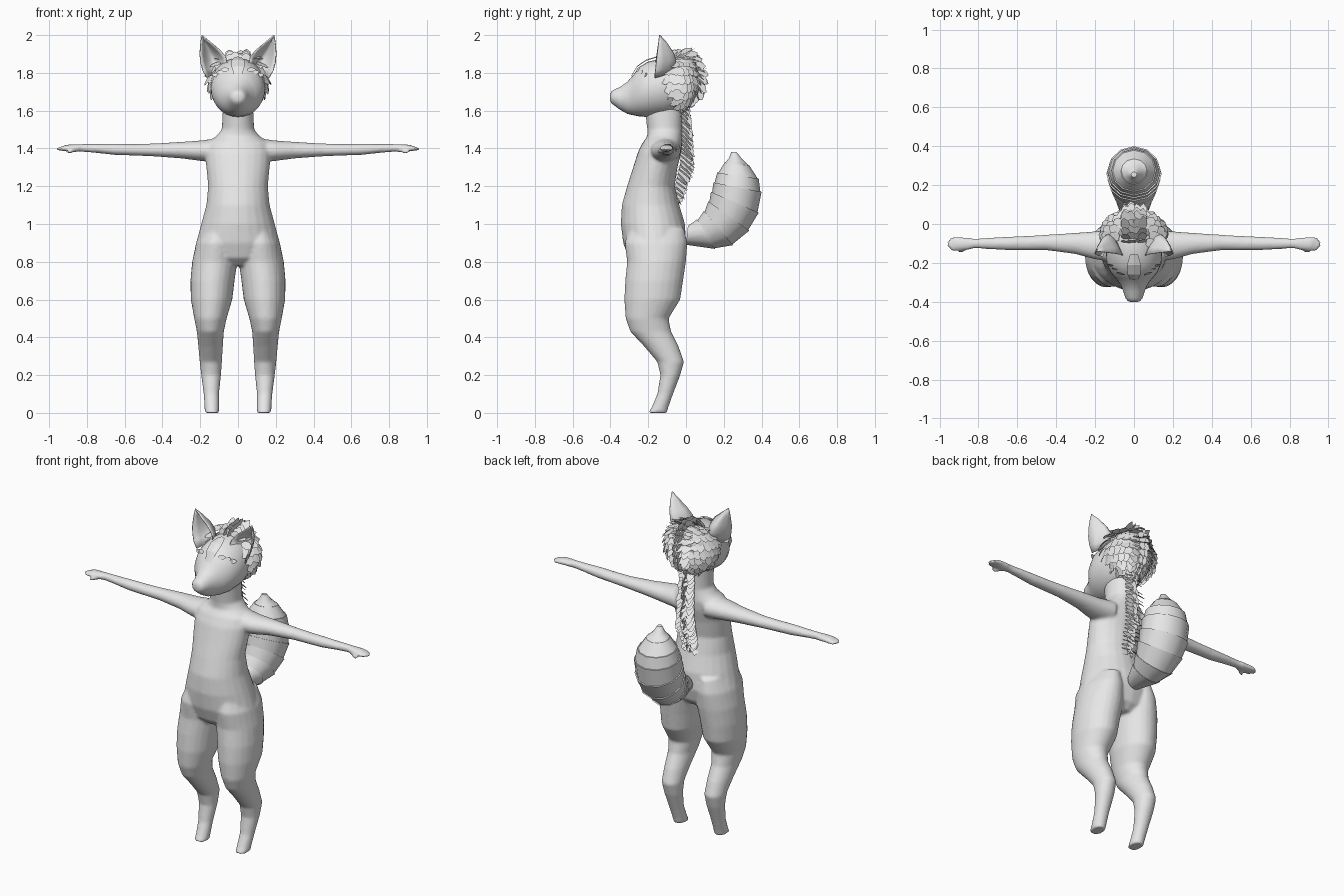
import bpy, bmesh, math, random
from mathutils import Vector as V

if "Cube" in bpy.data.objects:
    bpy.data.objects.remove(bpy.data.objects["Cube"])

random.seed(4)
grey = bpy.data.materials.new("light grey")
grey.diffuse_color = (0.8, 0.8, 0.8, 1)
grey.use_nodes = True
grey.node_tree.nodes["Principled BSDF"].inputs["Base Color"].default_value = grey.diffuse_color


def make(name, bm, angle=None):
    me = bpy.data.meshes.new(name)
    bm.to_mesh(me)
    bm.free()
    me.materials.append(grey)
    ob = bpy.data.objects.new(name, me)
    bpy.context.collection.objects.link(ob)
    if angle:
        bpy.ops.object.select_all(action='DESELECT')
        bpy.context.view_layer.objects.active = ob
        ob.select_set(True)
        bpy.ops.object.shade_smooth_by_angle(angle=math.radians(angle))
    return ob


def loft(bm, rings, n=24):
    """Skin a closed tube through rings given as (centre, u axis, v axis)."""
    rows = []
    for c, u, v in rings:
        rows.append([bm.verts.new(V(c) + V(u) * math.cos(a) + V(v) * math.sin(a))
                     for a in (2 * math.pi * i / n for i in range(n))])
    faces = [bm.faces.new(rows[0][::-1]), bm.faces.new(rows[-1])]
    for a, b in zip(rows, rows[1:]):
        for i in range(n):
            j = (i + 1) % n
            faces.append(bm.faces.new((a[i], a[j], b[j], b[i])))
    bmesh.ops.recalc_face_normals(bm, faces=faces)


def upright(bm, table):
    """Rings stacked in z: (z, left x, right x, front y, back y)."""
    loft(bm, [(((l + r) / 2, (f + b) / 2, z), ((r - l) / 2, 0, 0), (0, (b - f) / 2, 0))
              for z, l, r, f, b in table])


def leaf(bm, base, along, normal, length, width):
    """A pointed, slightly ragged fur plate."""
    along, side = along.normalized(), normal.cross(along).normalized()
    shape = [(0, -.3), (.45, -.5), (.8, -.35), (1, .05), (.75, .38), (.4, .5), (0, .3)]
    bm.faces.new([bm.verts.new(base + along * length * (t + random.uniform(-.06, .06))
                               + side * width * s) for t, s in shape])


# Body: torso, legs, arms and hands blended into one skin
bm = bmesh.new()
upright(bm, [(z, -w, w, f, b) for z, w, f, b in [
    (.78, .10, -.26, -.06), (.82, .19, -.305, -.02), (.9, .222, -.333, 0),
    (1.0, .195, -.345, -.005), (1.1, .168, -.34, -.035), (1.2, .158, -.312, -.06),
    (1.3, .168, -.28, -.045), (1.38, .175, -.255, -.025), (1.43, .165, -.23, -.02),
    (1.465, .115, -.205, -.02), (1.5, .086, -.205, -.02), (1.62, .08, -.22, -.02)]])
for s in (-1, 1):
    upright(bm, [(z, s * i, s * o, f, b) for z, i, o, f, b in [
        (0, .10, .176, -.2, -.1), (.03, .10, .177, -.182, -.093), (.1, .10, .182, -.152, -.068),
        (.2, .09, .195, -.136, -.03), (.27, .085, .203, -.152, -.01), (.35, .08, .21, -.22, -.038),
        (.43, .075, .218, -.295, -.078), (.5, .06, .232, -.32, -.092), (.6, .03, .25, -.327, -.03),
        (.7, .018, .252, -.322, -.015), (.8, .004, .243, -.312, 0), (.9, .01, .222, -.325, .008),
        (.98, .04, .18, -.3, -.01)]])
    loft(bm, [((s * x, y, z), (0, ry, 0), (0, 0, rz)) for x, y, z, ry, rz in [
        (.1, -.11, 1.39, .085, .065), (.2, -.11, 1.388, .072, .054), (.3, -.1, 1.391, .055, .044),
        (.45, -.095, 1.392, .04, .034), (.55, -.098, 1.393, .037, .031), (.65, -.1, 1.395, .035, .03),
        (.75, -.1, 1.4, .029, .024), (.82, -.1, 1.403, .025, .021), (.86, -.102, 1.402, .033, .02),
        (.91, -.102, 1.402, .033, .018), (.925, -.102, 1.4, .03, .014)]])
    for k in range(4):          # fingers
        y, tip = -.128 + k * .0175, (.948, .96, .96, .945)[k]
        loft(bm, [((s * x, y, z), (0, r, 0), (0, 0, r * 1.15)) for x, z, r in
                  [(.89, 1.402, .01), (tip - .015, 1.398, .0095), (tip, 1.396, .006)]], 10)
    loft(bm, [((s * x, y, z), (0, r, 0), (r * .5, 0, r)) for x, y, z, r in   # thumb
              [(.85, -.11, 1.395, .014), (.88, -.135, 1.386, .012), (.905, -.145, 1.381, .007)]], 10)
body = make("body", bm)
m = body.modifiers.new("blend", 'REMESH')
m.mode, m.voxel_size, m.use_smooth_shade = 'VOXEL', 0.008, True
m = body.modifiers.new("soften", 'SMOOTH')
m.factor, m.iterations = 0.5, 8

# Head with tapering muzzle
bm = bmesh.new()
loft(bm, [((0, y, z), (rx, 0, 0), (0, 0, rz)) for y, z, rx, rz in [
    (-.402, 1.67, .015, .015), (-.396, 1.67, .032, .03), (-.38, 1.67, .044, .042),
    (-.35, 1.665, .054, .06), (-.31, 1.668, .07, .085), (-.28, 1.682, .094, .106),
    (-.25, 1.7, .12, .13), (-.2, 1.713, .142, .147), (-.12, 1.725, .146, .153),
    (-.04, 1.735, .132, .14), (.02, 1.745, .1, .105), (.045, 1.75, .05, .055)]], 28)
make("head", bm, 60)

# Forehead blaze and brow plates, following the slope of the face
bm = bmesh.new()
blaze = [(-.283, 1.785, .018), (-.253, 1.835, .034), (-.205, 1.868, .036), (-.15, 1.885, .02)]
rows = [[bm.verts.new((s * w, y - .006, z + .002 - .006 * abs(s))) for s in (-1, 0, 1)]
        for y, z, w in blaze]
for a, b in zip(rows, rows[1:]):
    for i in (0, 1):
        bm.faces.new((a[i], a[i + 1], b[i + 1], b[i]))
for s in (-1, 1):
    for k in range(3):
        n = V((s * .45, -.8, .4)).normalized()
        leaf(bm, V((s * (.05 + .022 * k), -.262 + .02 * k, 1.815 - .014 * k)),
             V((s, .35, .1)), n, .045, .026)
make("face_markings", bm)

# Cupped ears
bm = bmesh.new()
outline = [(1.795, .085, .165, .06), (1.83, .055, .188, .1), (1.87, .063, .2, .105),
           (1.91, .092, .204, .085), (1.96, .145, .2, .045), (2.0, .188, .193, .004)]
for s in (-1, 1):
    rows = []
    for z, a, b, depth in outline:
        row = []
        for i in range(9):
            t = i / 8
            lift = .022 * (1 - 2 * t) * (2.0 - z) / .2
            row.append(bm.verts.new((s * (a + (b - a) * t),
                                     -.165 + .025 * (z - 1.8) / .2 + depth * math.sin(math.pi * t),
                                     z + lift)))
        rows.append(row)
    for p, q in zip(rows, rows[1:]):
        for i in range(8):
            f = (p[i], p[i + 1], q[i + 1], q[i])
            bm.faces.new(f if s < 0 else f[::-1])
ears = make("ears", bm, 50)
ears.modifiers.new("thickness", 'SOLIDIFY').thickness = 0.006

# Hair cap under the fur plates
bm = bmesh.new()
loft(bm, [((0, -.035 + .1 * math.sin(a), 1.755 + .04 * math.sin(a)), (.142 * math.cos(a), 0, 0),
           (0, 0, .132 * math.cos(a))) for a in (-1.1, -.6, -.2, .2, .6, 1.0, 1.3, 1.5)], 20)
make("hair_cap", bm, 50)

# Overlapping fur plates on cheeks, sides and back of the head
bm = bmesh.new()
for row in range(9):
    lat = math.radians(-62 + row * 15)
    count = max(5, int(20 * math.cos(lat)))
    for k in range(count):
        az = math.radians(-38 + 256 * (k + .5 * (row % 2)) / count) + random.uniform(-.05, .05)
        n = V((math.cos(lat) * math.cos(az), math.cos(lat) * math.sin(az), math.sin(lat)))
        p = V((n.x * .15, -.055 + n.y * .108, 1.742 + n.z * .138))
        down = V((0, .25, -1))
        along = down - n * down.dot(n) + n * .28
        leaf(bm, p + V((0, 0, .02)), along, n, random.uniform(.055, .075), .055)
make("head_fur", bm)

# Crest: big tufts from the forehead over the crown and down to the nape
bm = bmesh.new()
for k in range(13):
    a = math.radians(125 - k * 14)
    out = V((0, math.cos(a), math.sin(a)))
    back = V((0, math.sin(a), -math.cos(a)))
    for x in (-.04, -.013, .013, .04):
        p = V((x, -.045 + out.y * .095, 1.755 + out.z * .125))
        n = (out + V((x * 6, 0, 0))).normalized()
        reach = .08 if 2 < k < 11 else .055
        leaf(bm, p, back * .8 + out * random.uniform(.3, .7) + V((x * 3, 0, 0)), n,
             reach * random.uniform(.8, 1.1), .05)
        if abs(x) < .02:        # upright blades fill the crest seen from the side
            leaf(bm, p, back * .6 + out * .6, V((1, 0, 0)), reach, .055)
make("crest", bm)

# Mane running down the spine
bm = bmesh.new()
for k in range(22):
    t = k / 21
    z = 1.64 - .49 * t
    y = -.025 - (.04 * (t - .6) / .4 if t > .6 else 0)
    puff = .055 + .03 * math.sin(math.pi * t)
    for x in (-.024, 0, .024):
        along = V((x * 8, random.uniform(.6, 1.0), -.75))
        leaf(bm, V((x, y, z)), along, V((x * 10, .7, .7)).normalized(),
             puff * random.uniform(.9, 1.25), .045)
    leaf(bm, V((random.uniform(-.012, .012), y, z)), V((0, .8, -.6)), V((1, 0, 0)), puff, .05)
make("mane", bm)

# Tail: overlapping bands, each with a small lip over the next
bands = [(0, .89, .01, .99, .05), (.155, .868, .06, 1.025, .09), (.25, .888, .095, 1.07, .118),
         (.335, .965, .118, 1.12, .136), (.385, 1.06, .132, 1.17, .142),
         (.4, 1.17, .145, 1.22, .136), (.385, 1.24, .165, 1.272, .115),
         (.335, 1.31, .205, 1.325, .068), (.298, 1.343, .228, 1.35, .034),
         (.268, 1.38, .24, 1.382, .015)]
rings = []
for i, (oy, oz, iy, iz, w) in enumerate(bands):
    c, u = V((0, (oy + iy) / 2, (oz + iz) / 2)), V((0, (oy - iy) / 2, (oz - iz) / 2))
    rings.append((c, u, V((w, 0, 0))))
    if 0 < i < 8:
        rings.append((c, u * .95, V((w * .95, 0, 0))))
bm = bmesh.new()
loft(bm, rings, 12)
make("tail", bm, 40)
